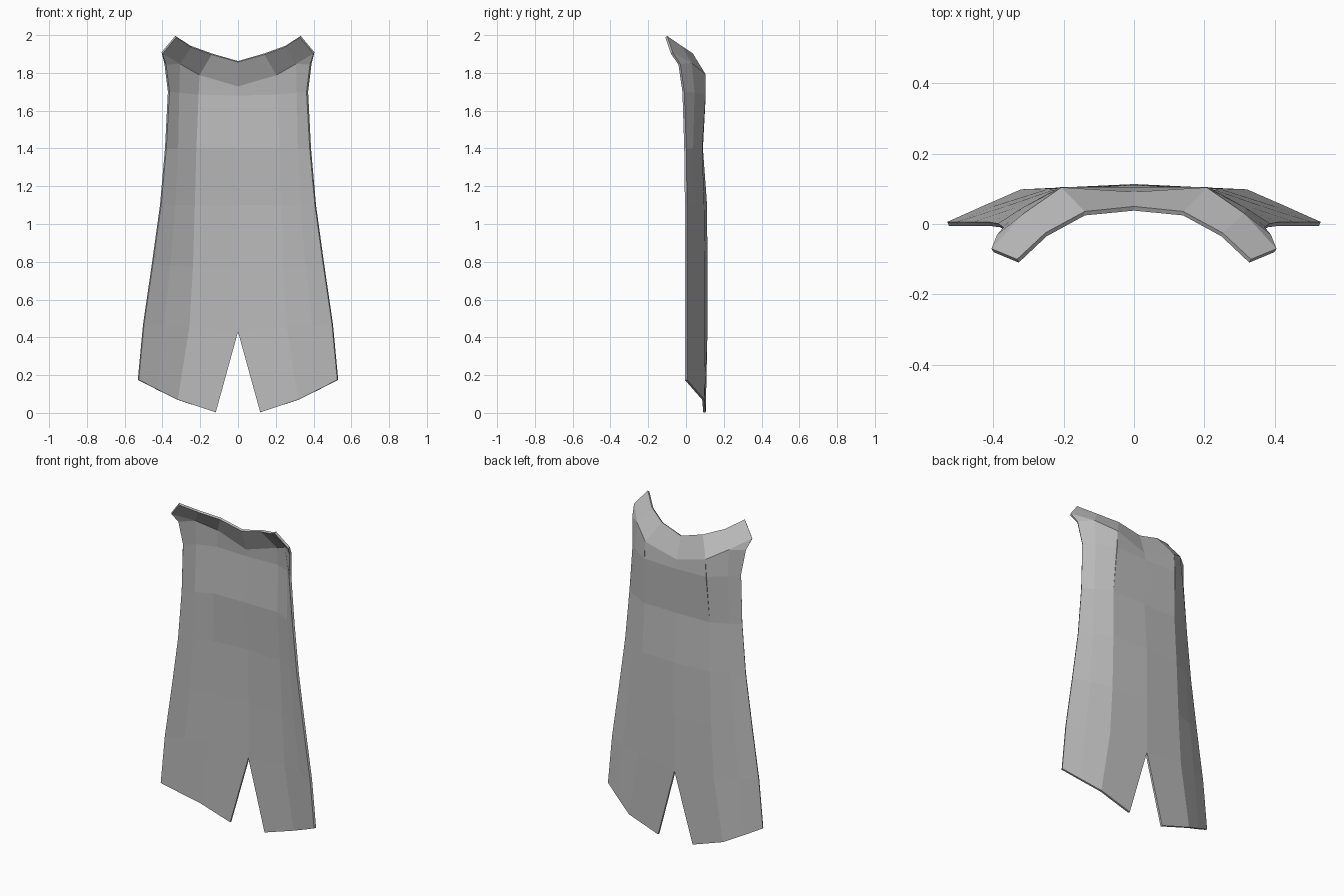
import bpy
import bmesh

cube = bpy.data.objects.get("Cube")
if cube:
    bpy.data.objects.remove(cube)

# Grey cloth
cloth = bpy.data.materials.new("grey_cloth")
cloth.use_nodes = True
grey = (0.5, 0.5, 0.5, 1)
cloth.diffuse_color = grey
cloth.node_tree.nodes["Principled BSDF"].inputs["Base Color"].default_value = grey

# Half of the cape, rows from collar to hem, columns from spine to side edge
rows = [
    [(0, .044, 1.86), (.14, .03, 1.9), (.25, -.03, 1.94), (.33, -.105, 1.992)],
    [(0, .085, 1.73), (.205, .098, 1.79), (.31, .025, 1.85), (.385, -.035, 1.845)],
    [(0, .098, 1.68), (.21, .098, 1.685), (.315, .04, 1.695), (.367, -.014, 1.7)],
    [(0, .083, 1.4), (.222, .08, 1.4), (.32, .032, 1.4), (.383, -.004, 1.4)],
    [(0, .105, 1.1), (.23, .09, 1.1), (.335, .04, 1.1), (.41, 0, 1.1)],
    [(0, .107, .77), (.24, .094, .77), (.36, .045, .78), (.453, 0, .79)],
    [(0, .107, .43), (.258, .094, .46), (.395, .045, .465), (.5, 0, .47)],
    [(.118, .098, .003), (.32, .092, .07), (.425, .046, .122), (.528, 0, .175)],
]
bm = bmesh.new()
grid = [[bm.verts.new(p) for p in row] for row in rows]
for r, (upper, lower) in enumerate(zip(grid, grid[1:])):
    for c in range(3):
        if (r, c) != (0, 2):
            bm.faces.new((upper[c], upper[c + 1], lower[c + 1], lower[c]))

# Pointed shoulder flap at the end of the collar
corner = bm.verts.new((.402, -.075, 1.905))
bm.faces.new((grid[0][2], grid[0][3], corner, grid[1][2]))
bm.faces.new((grid[1][2], corner, grid[1][3]))

# Open seam behind the shoulder
seam = [bm.edges.get((grid[r][1], grid[r + 1][1])) for r in (1, 2)]
bmesh.ops.split_edges(bm, edges=seam)
bm.normal_update()

mesh = bpy.data.meshes.new("cape")
bm.to_mesh(mesh)
bm.free()
mesh.materials.append(cloth)
cape = bpy.data.objects.new("cape", mesh)
bpy.context.collection.objects.link(cape)

# Mirrored halves with cloth thickness
mirror = cape.modifiers.new("mirror", 'MIRROR')
mirror.merge_threshold = 0.0005
thickness = cape.modifiers.new("thickness", 'SOLIDIFY')
thickness.thickness = 0.013
thickness.offset = 0
